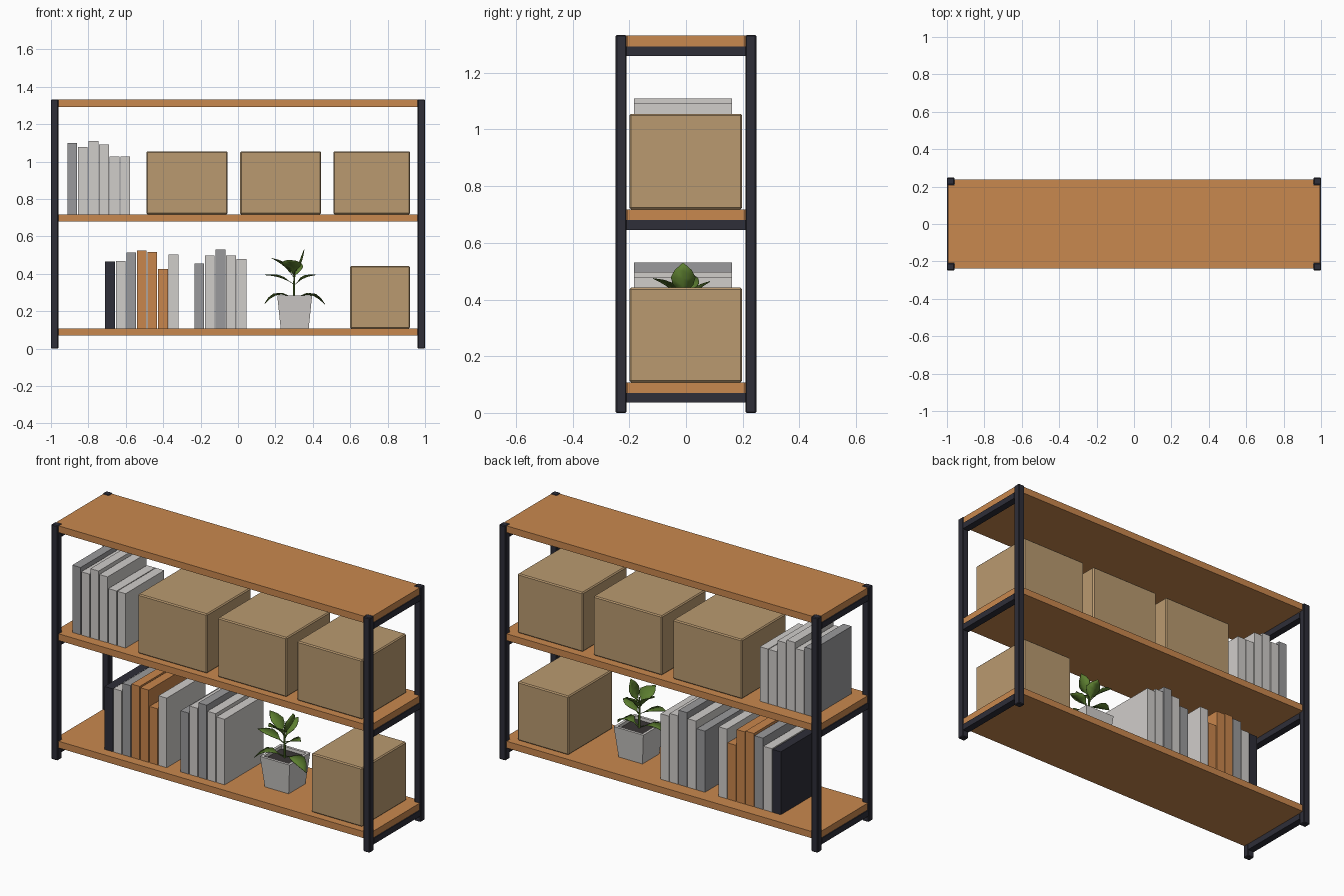
import bpy, bmesh, math
from mathutils import Vector

if "Cube" in bpy.data.objects:
    bpy.data.objects.remove(bpy.data.objects["Cube"])


def srgb(r, g, b):
    lin = [((c / 255 + 0.055) / 1.055) ** 2.4 if c > 10 else c / 3294 for c in (r, g, b)]
    return (*lin, 1)


def material(name, rgb):
    m = bpy.data.materials.new(name)
    m.diffuse_color = srgb(*rgb)
    m.use_nodes = True
    m.node_tree.nodes["Principled BSDF"].inputs["Base Color"].default_value = m.diffuse_color
    return m


METAL = material("dark_metal", (46, 46, 56))
WOOD = material("warm_wood", (201, 136, 78))
CARD = material("cardboard", (186, 154, 112))
LIGHT = material("light_grey", (208, 205, 202))
GREY = material("mid_grey", (154, 154, 156))
ORANGE = material("orange_brown", (201, 134, 76))
LEAF = material("leaf_green", (92, 126, 48))
SOIL = material("dark_soil", (58, 54, 54))


def finish(name, bm, mat, bevel=0, smooth=False):
    bmesh.ops.recalc_face_normals(bm, faces=bm.faces)
    me = bpy.data.meshes.new(name)
    bm.to_mesh(me)
    bm.free()
    me.materials.append(mat)
    ob = bpy.data.objects.new(name, me)
    bpy.context.collection.objects.link(ob)
    if bevel:
        mod = ob.modifiers.new("Bevel", 'BEVEL')
        mod.width, mod.segments = bevel, 2 if smooth else 1
    return ob


def box(name, lo, hi, mat, bevel=0):
    bm = bmesh.new()
    bmesh.ops.create_cube(bm, size=1)
    lo, hi = Vector(lo), Vector(hi)
    for v in bm.verts:
        v.co = (lo + hi) / 2 + v.co * (hi - lo)
    return finish(name, bm, mat, bevel)


# Frame: corner posts and short side rails
for sx in (-1, 1):
    xa, xb = sorted((sx * 0.96, sx))
    for sy in (-1, 1):
        ya, yb = sorted((sy * 0.21, sy * 0.248))
        box("corner_post", (xa, ya, 0), (xb, yb, 1.333), METAL, 0.004)
    for z in (0.07, 0.68, 1.293):
        box("side_rail", (xa, -0.21, z - 0.034), (xb, 0.21, z), METAL)

# Shelf boards, notched around the posts
for z in (0.07, 0.68, 1.293):
    bm = bmesh.new()
    outline = []
    for sx, sy in ((1, 1), (-1, 1), (-1, -1), (1, -1)):
        corner = [(0.995, 0.209), (0.959, 0.209), (0.959, 0.239)]
        if sx * sy < 0:
            corner.reverse()
        outline += [(sx * x, sy * y) for x, y in corner]
    face = bm.faces.new([bm.verts.new((x, y, z)) for x, y in outline])
    ext = bmesh.ops.extrude_face_region(bm, geom=[face])
    for v in ext["geom"]:
        if isinstance(v, bmesh.types.BMVert):
            v.co.z += 0.038
    finish("shelf_board", bm, WOOD)

# Storage boxes
for xa, xb, z, top in ((-0.49, -0.055, 0.718, 1.055), (0.012, 0.445, 0.718, 1.055),
                       (0.51, 0.92, 0.718, 1.055), (0.60, 0.92, 0.108, 0.442)):
    box("storage_box", (xa, -0.2, z), (xb, 0.198, top), CARD, 0.006)


# Rows of books
def book_row(x, z, books):
    for top, mat in books:
        box("book", (x, -0.184, z), (x + 0.052, 0.163, top), mat)
        x += 0.0565


book_row(-0.912, 0.718, [(1.10, GREY), (1.077, LIGHT), (1.11, LIGHT),
                         (1.092, LIGHT), (1.027, LIGHT), (1.027, LIGHT)])
book_row(-0.71, 0.108, [(0.465, METAL), (0.468, LIGHT), (0.513, GREY), (0.524, ORANGE),
                        (0.518, ORANGE), (0.427, ORANGE), (0.503, LIGHT)])
book_row(-0.233, 0.108, [(0.455, GREY), (0.497, LIGHT), (0.53, GREY),
                         (0.497, LIGHT), (0.48, LIGHT)])

# Tapered square pot with a hollow rim
PX, PY = 0.303, -0.01
bm = bmesh.new()
rings = []
for half, z in ((0.075, 0.108), (0.093, 0.283), (0.078, 0.283), (0.076, 0.255)):
    rings.append([bm.verts.new((PX + sx * half, PY + sy * half, z))
                  for sx, sy in ((-1, -1), (1, -1), (1, 1), (-1, 1))])
for a, b in zip(rings, rings[1:]):
    for i in range(4):
        j = (i + 1) % 4
        bm.faces.new((a[i], a[j], b[j], b[i]))
bm.faces.new(rings[0])
bm.faces.new(rings[-1])
finish("plant_pot", bm, LIGHT)
box("soil", (PX - 0.077, PY - 0.077, 0.256), (PX + 0.077, PY + 0.077, 0.266), SOIL)

# Plant stem
bm = bmesh.new()
bmesh.ops.create_cone(bm, cap_ends=True, segments=6, radius1=0.007, radius2=0.004, depth=0.18)
bmesh.ops.translate(bm, verts=bm.verts, vec=(PX - 0.003, PY, 0.35))
finish("plant_stem", bm, LEAF)


def leaf(base, tip, width, arch):
    """Folded pointed leaf that arches between base and tip."""
    base, tip = Vector(base), Vector(tip)
    along = (tip - base).normalized()
    side = along.cross(Vector((0, 0, 1))).normalized()
    up = side.cross(along)
    bm = bmesh.new()
    prev = None
    for t, w in ((0, 0.06), (0.2, 0.12), (0.4, 0.8), (0.6, 1), (0.8, 0.68), (1, 0.02)):
        mid = base.lerp(tip, t) + up * arch * math.sin(math.pi * t)
        edge = side * width * w / 2
        row = [bm.verts.new(p) for p in (mid - edge + up * 0.12 * width * w, mid,
                                         mid + edge + up * 0.12 * width * w)]
        if prev:
            for i in (0, 1):
                bm.faces.new((prev[i], prev[i + 1], row[i + 1], row[i]))
        prev = row
    ob = finish("plant_leaf", bm, LEAF)
    for p in ob.data.polygons:
        p.use_smooth = True
    mod = ob.modifiers.new("Thickness", 'SOLIDIFY')
    mod.thickness = 0.002


# Leaves, from the crown down to the drooping ones
for base, tip, width, arch in (
        ((0.30, PY, 0.40), (0.355, PY, 0.53), 0.088, -0.012),
        ((0.30, PY, 0.39), (0.272, -0.115, 0.475), 0.105, 0.01),
        ((0.30, PY, 0.38), (0.18, 0.03, 0.485), 0.075, 0.012),
        ((0.30, PY, 0.37), (0.32, 0.085, 0.465), 0.08, 0.01),
        ((0.30, PY, 0.345), (0.145, -0.03, 0.395), 0.075, 0.012),
        ((0.30, PY, 0.34), (0.415, -0.03, 0.395), 0.08, 0.012),
        ((0.30, PY, 0.27), (0.465, -0.05, 0.238), 0.08, 0.035),
        ((0.30, PY, 0.27), (0.142, -0.06, 0.242), 0.07, 0.035)):
    leaf(base, tip, width, arch)
